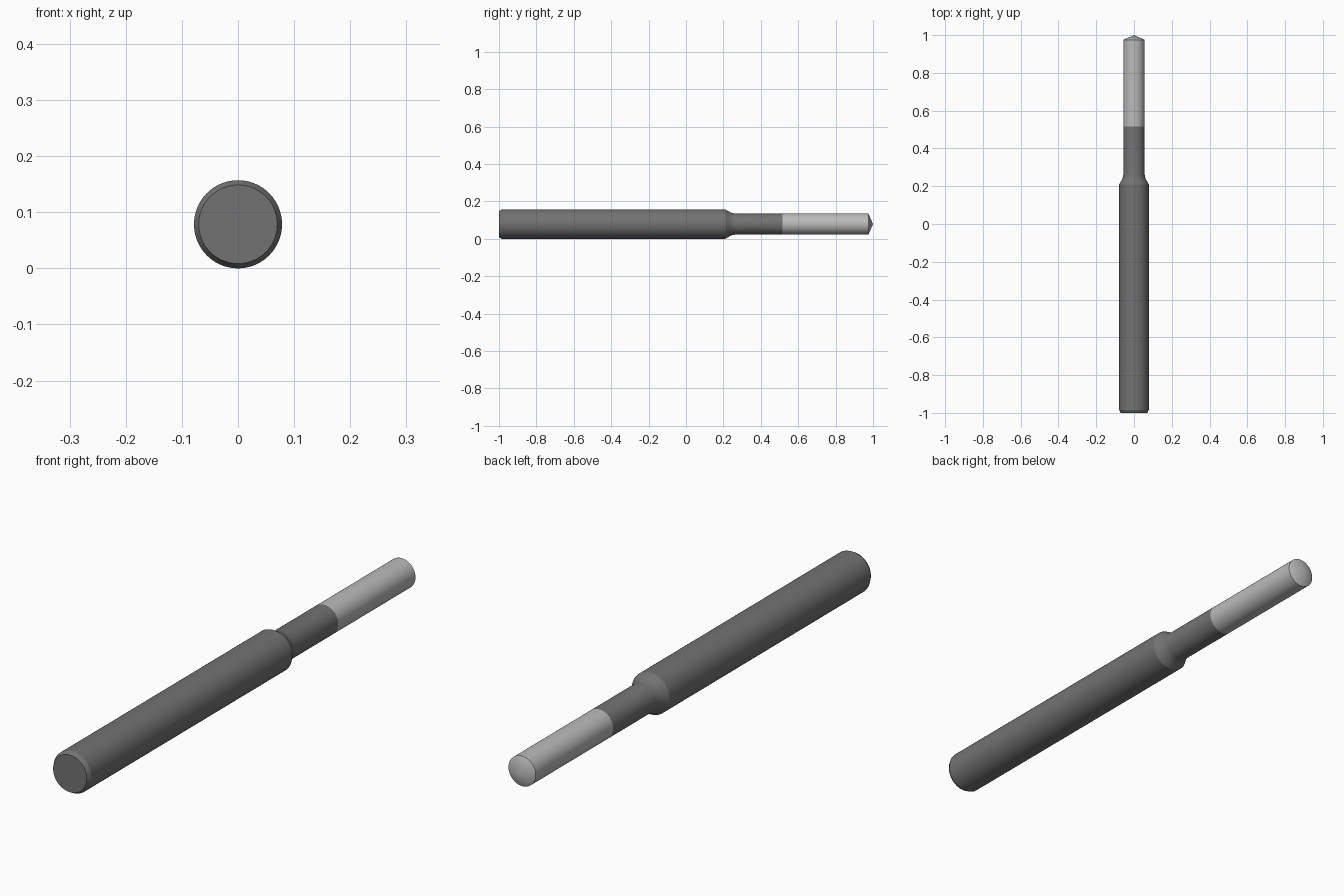
import bpy, bmesh, math
from mathutils import Vector

if "Cube" in bpy.data.objects:
    bpy.data.objects.remove(bpy.data.objects["Cube"])

RADIUS = 0.0785   # shank radius, also the height of the axis
NECK = 0.0567
SIDES = 96


def grey(name, v):
    mat = bpy.data.materials.new(name)
    mat.diffuse_color = (v, v, v, 1)
    mat.use_nodes = True
    mat.node_tree.nodes["Principled BSDF"].inputs["Base Color"].default_value = mat.diffuse_color
    return mat


def lathe(name, profile, mat):
    """Revolve (radius, y) points around the long axis."""
    bm = bmesh.new()
    verts = [bm.verts.new((r, y, 0)) for r, y in profile]
    edges = [bm.edges.new(pair) for pair in zip(verts, verts[1:])]
    bmesh.ops.spin(bm, geom=verts + edges, cent=(0, 0, 0), axis=(0, 1, 0),
                   angle=math.tau, steps=SIDES)
    bmesh.ops.remove_doubles(bm, verts=bm.verts, dist=1e-5)
    bmesh.ops.recalc_face_normals(bm, faces=bm.faces)
    # open shells: make sure the normals point away from the axis
    side = max(bm.faces, key=lambda f: f.calc_area())
    c = side.calc_center_median()
    if side.normal.dot(Vector((c.x, 0, c.z))) < 0:
        bmesh.ops.reverse_faces(bm, faces=bm.faces)
    mesh = bpy.data.meshes.new(name)
    bm.to_mesh(mesh)
    bm.free()
    obj = bpy.data.objects.new(name, mesh)
    obj.location.z = RADIUS
    mesh.materials.append(mat)
    bpy.context.collection.objects.link(obj)
    bpy.ops.object.select_all(action='DESELECT')
    obj.select_set(True)
    bpy.context.view_layer.objects.active = obj
    bpy.ops.object.shade_smooth_by_angle(angle=math.radians(22))
    return obj


# Shank: chamfered rear, long body, tapered shoulder blending into the neck
lathe("shank", [(0, -1), (0.07, -1), (RADIUS, -0.985), (RADIUS, 0.21),
                (0.064, 0.235), (0.0595, 0.245), (NECK, 0.26),
                (NECK, 0.515)], grey("dark_grey", 0.17))

# Cutting section: straight rod with a shallow conical point
lathe("cutting_tip", [(NECK, 0.515), (NECK, 0.975), (0, 1)],
      grey("light_grey", 0.5))
